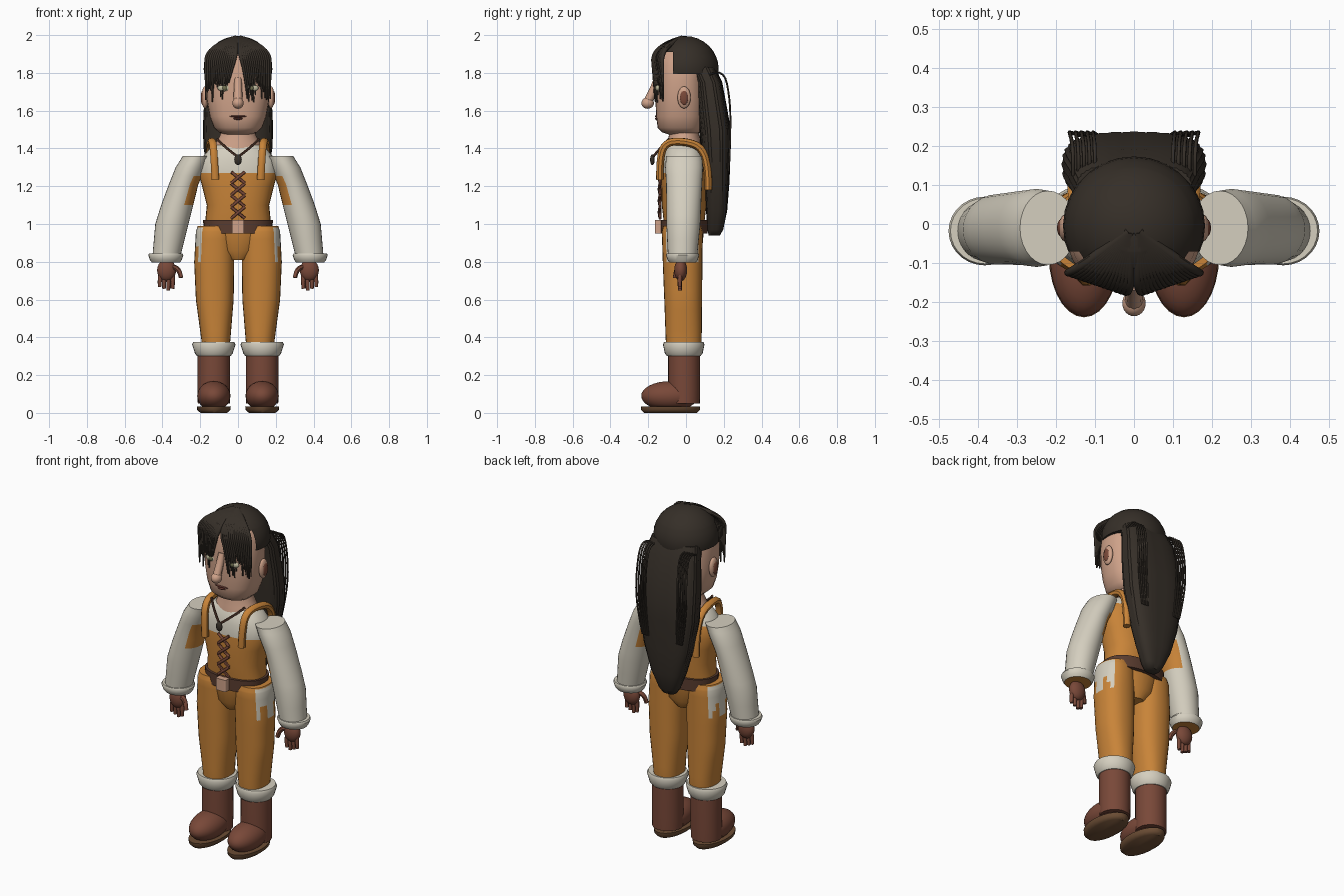
import bpy
import bmesh
import math
import random
from mathutils import Vector

random.seed(4)
if "Cube" in bpy.data.objects:
    bpy.data.objects.remove(bpy.data.objects["Cube"], do_unlink=True)


def material(name, *rgb):
    mat = bpy.data.materials.new(name)
    mat.use_nodes = True
    mat.diffuse_color = (*rgb, 1)
    mat.node_tree.nodes["Principled BSDF"].inputs["Base Color"].default_value = (*rgb, 1)
    return mat


ORANGE = material("orange cloth", .58, .23, .04)
CREAM = material("cream cloth", .66, .62, .52)
SKIN = material("skin", .62, .36, .25)
LEATHER = material("red brown leather", .19, .065, .04)
HAIR = material("dark hair", .036, .028, .021)
SOLE = material("sole brown", .15, .075, .035)
BELT = material("belt brown", .10, .045, .028)
LIPS = material("lip brown", .14, .04, .03)
EYE = material("eye white", .55, .52, .36)
IRIS = material("olive iris", .16, .16, .08)


def finish(name, bm, mats, rule=None, angle=45):
    """Turn a bmesh into a smooth object, colouring faces by a rule."""
    bmesh.ops.recalc_face_normals(bm, faces=bm.faces)
    if rule:
        for face in bm.faces:
            face.material_index = int(rule(face.calc_center_median(), face.normal))
    mesh = bpy.data.meshes.new(name)
    bm.to_mesh(mesh)
    bm.free()
    for mat in mats:
        mesh.materials.append(mat)
    obj = bpy.data.objects.new(name, mesh)
    bpy.context.collection.objects.link(obj)
    smooth(obj, angle)
    return obj


def smooth(obj, angle=45):
    bpy.ops.object.select_all(action='DESELECT')
    obj.select_set(True)
    bpy.context.view_layer.objects.active = obj
    bpy.ops.object.shade_smooth_by_angle(angle=math.radians(angle))


def loft(name, rings, mats, rule=None, sides=28, power=2.0, steps=1, ridge=0, angle=45):
    """Skin horizontal rings given as (x, y, z, radius x, radius y)."""
    dense = [Vector(rings[0])]
    for a, b in zip(rings, rings[1:]):
        dense += [Vector(a).lerp(Vector(b), k / steps) for k in range(1, steps + 1)]
    bm = bmesh.new()
    loops = []
    for x, y, z, rx, ry in dense:
        loop = []
        for i in range(sides):
            c, s = math.cos(math.tau * i / sides), math.sin(math.tau * i / sides)
            k = 1 - ridge * (i % 2)
            px = math.copysign(abs(c) ** (2 / power), c) * rx * k
            py = math.copysign(abs(s) ** (2 / power), s) * ry * k
            loop.append(bm.verts.new((x + px, y + py, z)))
        loops.append(loop)
    for a, b in zip(loops, loops[1:]):
        for i in range(sides):
            j = (i + 1) % sides
            bm.faces.new((a[i], a[j], b[j], b[i]))
    bm.faces.new(loops[0])
    bm.faces.new(loops[-1])
    return finish(name, bm, mats, rule, angle)


def ball(name, center, size, mat, floor=None):
    bm = bmesh.new()
    bmesh.ops.create_uvsphere(bm, u_segments=28, v_segments=16, radius=1)
    for v in bm.verts:
        v.co = Vector(c + a * b for c, a, b in zip(center, v.co, size))
        if floor is not None:
            v.co.z = max(v.co.z, floor)
    return finish(name, bm, [mat])


def tubes(name, paths, radius, mat, tip=1.0):
    """Round strands through points, thinning towards the last point."""
    curve = bpy.data.curves.new(name, 'CURVE')
    curve.dimensions = '3D'
    curve.bevel_depth = radius
    curve.bevel_resolution = 2
    curve.use_fill_caps = True
    curve.resolution_u = 4
    for path in paths:
        spline = curve.splines.new('NURBS')
        spline.points.add(len(path) - 1)
        spline.order_u = min(3, len(path))
        spline.use_endpoint_u = True
        for i, (point, co) in enumerate(zip(spline.points, path)):
            point.co = (*co, 1)
            point.radius = 1 + (tip - 1) * i / (len(path) - 1)
    obj = bpy.data.objects.new(name, curve)
    bpy.context.collection.objects.link(obj)
    bpy.ops.object.select_all(action='DESELECT')
    obj.select_set(True)
    bpy.context.view_layer.objects.active = obj
    bpy.ops.object.convert(target='MESH')
    obj = bpy.context.object
    obj.data.materials.clear()
    obj.data.materials.append(mat)
    smooth(obj)


# Torso: orange bodice with a cream shirt above it
loft("torso", [(0, -.01, .95, .17, .1), (0, -.01, 1.03, .172, .11), (0, -.01, 1.1, .165, .118),
               (0, -.01, 1.2, .19, .12), (0, -.01, 1.27, .21, .12), (0, -.01, 1.34, .2, .115),
               (0, -.01, 1.4, .15, .095), (0, -.01, 1.43, .1, .075)], [ORANGE, CREAM],
     lambda c, n: c.z > (1.34 if c.y > .02 else 1.27), sides=32, power=2.4)
loft("neck", [(0, -.01, 1.37, .14, .1), (0, -.01, 1.43, .118, .09), (0, -.01, 1.47, .095, .08),
              (0, -.01, 1.53, .09, .075)], [SKIN])
loft("pelvis", [(0, -.015, .81, .05, .07), (0, -.015, .86, .12, .1), (0, -.015, .97, .17, .11)], [ORANGE])
loft("belt", [(0, -.01, .95, .18, .125), (0, -.01, 1.02, .185, .125)], [BELT], power=2.3)
loft("belt_buckle", [(0, -.145, .95, .033, .02), (0, -.145, 1.02, .033, .02)], [SKIN], power=9)

# Crossed lacing on the bodice
laces = []
for i in range(4):
    z = 1.03 + i * .062
    for s in (1, -1):
        laces.append([(-s * .036, -.137, z), (0, -.143 - s * .004, z + .03), (s * .036, -.137, z + .06)])
tubes("bodice_lacing", laces, .008, LEATHER)

# Necklace
tubes("necklace_cord", [[(s * .11, -.09, 1.45), (s * .075, -.13, 1.41), (0, -.175, 1.355)] for s in (1, -1)],
      .007, BELT)
ball("necklace_pendant", (0, -.178, 1.34), (.02, .012, .028), HAIR)

# Head and face
loft("head", [(0, -.02, 1.47, .06, .06), (0, -.025, 1.485, .1, .1), (0, -.03, 1.51, .128, .12),
              (0, -.03, 1.57, .15, .128), (0, -.03, 1.66, .166, .132), (0, -.03, 1.76, .17, .13),
              (0, -.025, 1.84, .162, .128), (0, -.02, 1.9, .14, .12), (0, -.01, 1.95, .09, .08)],
     [SKIN], power=2.4, angle=60)
tubes("nose_bridge", [[(0, -.15, 1.77), (0, -.165, 1.72), (0, -.2, 1.65)]], .02, SKIN, 1.2)
ball("nose_tip", (0, -.203, 1.64), (.03, .033, .03), SKIN)
ball("upper_lip", (0, -.153, 1.57), (.045, .012, .006), LIPS)
ball("lower_lip", (0, -.152, 1.558), (.026, .013, .007), LIPS)

# Hair: cap over the skull, open above the forehead
cap = ball("hair_cap", (0, -.005, 1.82), (.182, .178, .175), HAIR, 1.795)
bm = bmesh.new()
bm.from_mesh(cap.data)
for co, no in (((0, -.07, 0), (0, 1, 0)), ((0, 0, 1.91), (0, 0, 1))):
    bmesh.ops.bisect_plane(bm, geom=bm.verts[:] + bm.edges[:] + bm.faces[:], plane_co=co, plane_no=no)
brow = [f for f in bm.faces if f.calc_center_median().y < -.07 and f.calc_center_median().z < 1.91]
bmesh.ops.delete(bm, geom=brow, context='FACES')
bm.to_mesh(cap.data)
bm.free()

# Long ridged hair down the back
loft("long_back_hair", [(0, .085, 1.83, .15, .07), (0, .12, 1.75, .168, .072), (0, .14, 1.6, .182, .08),
                        (0, .153, 1.5, .186, .084), (0, .157, 1.4, .182, .08), (0, .162, 1.22, .15, .068),
                        (0, .162, 1.07, .105, .056), (0, .155, .97, .06, .042), (0, .15, .94, .04, .03)],
     [HAIR], sides=72, power=2.8, ridge=.025, angle=60)
tubes("loose_back_strands", [[(s * (.1 + .014 * i), .125, 1.79), (s * (.1 + .014 * i), .2, 1.83),
                              (s * (.105 + .015 * i), .235, 1.65), (s * (.105 + .015 * i), .235, 1.45),
                              (s * (.09 + .01 * i), .225, 1.28)] for s in (1, -1) for i in range(5)],
      .005, HAIR)

# Parted fringe of tapering strands
fringe = []
for s in (1, -1):
    for i in range(15):
        t = i / 14
        end = 1.7 + random.uniform(-.065, .055)
        fringe.append([(s * .012, -.02, 1.98), (s * (.01 + .08 * t), -.1 + .02 * t, 1.96),
                       (s * (.01 + .16 * t), -.178 + .05 * t, 1.9),
                       (s * (.035 + .135 * t), -.172 + .05 * t, 1.81),
                       (s * (.05 + .12 * t), -.165 + .045 * t, end)])
tubes("fringe", fringe, .018, HAIR, .2)

for s, side in ((1, "left"), (-1, "right")):
    # Eyes and ears
    ball(side + "_eye", (s * .072, -.147, 1.72), (.036, .014, .02), EYE)
    ball(side + "_iris", (s * .07, -.157, 1.72), (.013, .008, .014), IRIS)
    ball(side + "_ear", (s * .175, -.01, 1.67), (.018, .035, .058), SKIN)
    ball(side + "_inner_ear", (s * .187, -.01, 1.668), (.01, .022, .038), LEATHER)

    # Shoulder strap
    tubes(side + "_strap", [[(s * .12, -.138, 1.235), (s * .125, -.14, 1.33), (s * .132, -.115, 1.43),
                             (s * .142, -.02, 1.44), (s * .15, .085, 1.41), (s * .15, .12, 1.29),
                             (s * .15, .118, 1.18)]], .021, ORANGE)

    # Sleeve with an orange patch under the arm
    loft(side + "_sleeve", [(s * .22, -.01, 1.36, .072, .095), (s * .25, -.01, 1.3, .08, .1),
                            (s * .288, -.01, 1.21, .078, .095), (s * .322, -.012, 1.1, .085, .092),
                            (s * .35, -.014, 1.0, .088, .09), (s * .377, -.018, .84, .075, .078)],
         [CREAM, ORANGE], lambda c, n: n.x * s < -.55 and 1.12 < c.z < 1.26, steps=2)
    loft(side + "_sleeve_cuff", [(s * .382, -.018, .797, .075, .07), (s * .382, -.018, .81, .084, .08),
                                 (s * .382, -.018, .835, .093, .088), (s * .382, -.018, .845, .088, .084)],
         [CREAM, ORANGE], lambda c, n: n.z < -.9)

    # Hand
    ball(side + "_palm", (s * .378, -.028, .755), (.05, .034, .058), LEATHER)
    tubes(side + "_fingers", [[(s * (.348 + .02 * i), -.03, .74), (s * (.343 + .025 * i), -.035, .69),
                               (s * (.347 + .022 * i), -.032, .648 + .01 * abs(i - 1))] for i in range(4)],
          .013, LEATHER, .75)
    tubes(side + "_thumb", [[(s * .35, -.035, .77), (s * .31, -.05, .775), (s * .302, -.058, .715)]],
          .015, LEATHER, .8)

    # Trouser leg with a ragged cream patch on the hip
    loft(side + "_leg", [(s * .125, -.02, .99, .088, .1), (s * .123, -.02, .96, .1, .108),
                         (s * .126, -.018, .8, .106, .105), (s * .123, -.015, .6, .1, .1),
                         (s * .117, -.012, .38, .076, .095), (s * .117, -.012, .33, .074, .09)],
         [ORANGE, CREAM], lambda c, n: n.x * s > .7 and .83 + .06 * math.sin(c.y * 70) < c.z < .98,
         power=2.3, steps=4)

    # Boot: shaft, fur cuff, foot and sole
    loft(side + "_boot_cuff", [(s * .128, -.012, .302, .09, .09), (s * .128, -.012, .315, .1, .1),
                               (s * .128, -.012, .362, .115, .11), (s * .128, -.012, .376, .108, .104)], [CREAM])
    loft(side + "_boot_shaft", [(s * .128, -.01, .05, .085, .083), (s * .128, -.01, .12, .086, .085),
                                (s * .128, -.01, .32, .086, .084)], [LEATHER])
    ball(side + "_boot_foot", (s * .128, -.085, .09), (.088, .152, .078), LEATHER, .03)
    loft(side + "_boot_sole", [(s * .128, -.082, 0, .07, .14), (s * .128, -.082, .015, .088, .155),
                               (s * .128, -.082, .035, .09, .157)], [SOLE])
